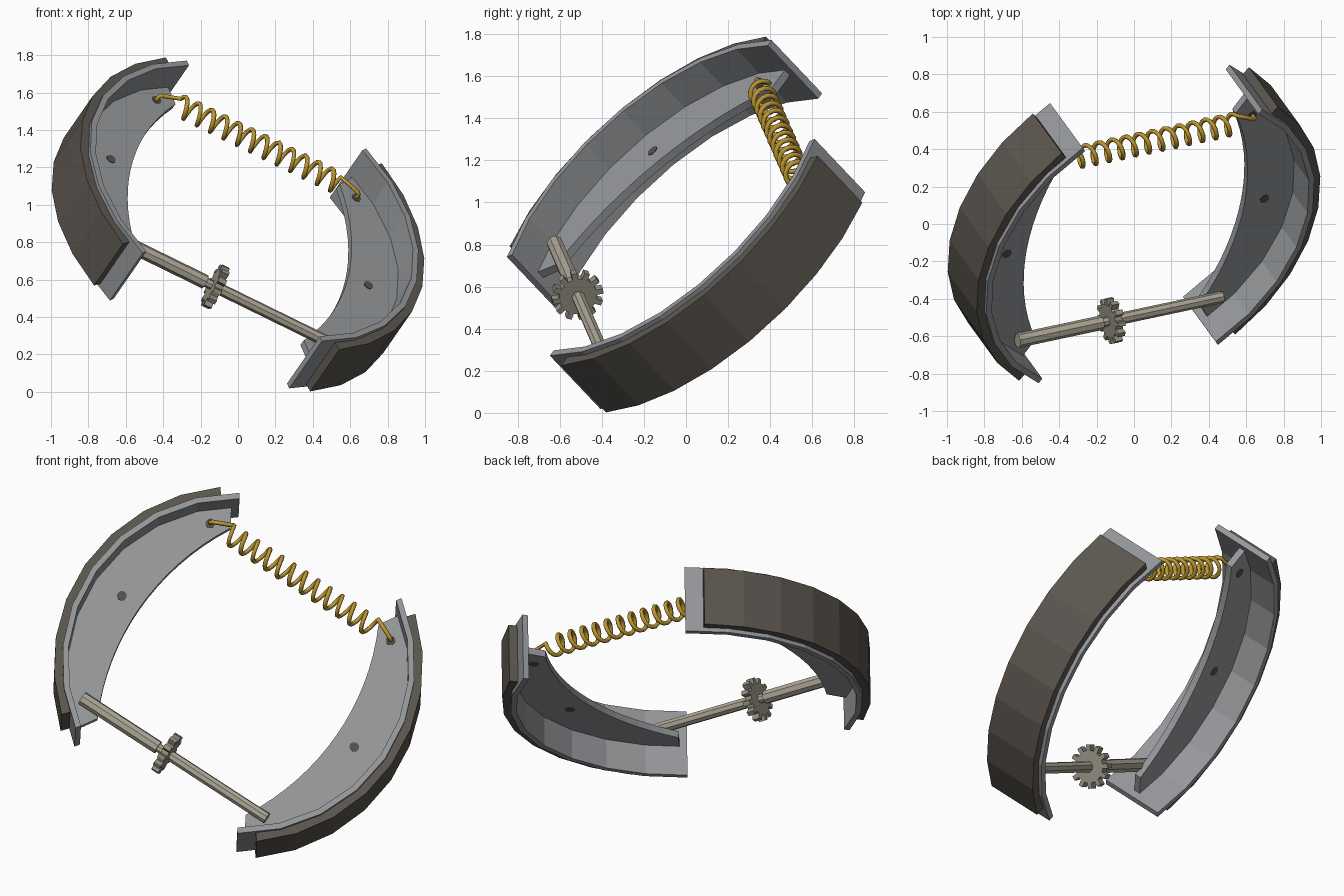
import bpy, bmesh, math
from mathutils import Matrix, Vector

if "Cube" in bpy.data.objects:
    bpy.data.objects.remove(bpy.data.objects["Cube"])

# Tilted frame: u across the shoes, v from adjuster to spring, w along the drum axis
U = Vector((0.882, 0.188, -0.432)).normalized()
V = Vector((0.143, 0.763, 0.6245))
V = (V - U * V.dot(U)).normalized()
W = U.cross(V)
FRAME = Matrix((U, V, W)).transposed().to_4x4()
FRAME.translation = (0, 0, 0.895)


def material(name, rgb):
    m = bpy.data.materials.new(name)
    m.diffuse_color = (*rgb, 1)
    m.use_nodes = True
    m.node_tree.nodes["Principled BSDF"].inputs["Base Color"].default_value = m.diffuse_color
    return m


STEEL = material("grey steel", (0.30, 0.31, 0.325))
LINING = material("brown friction lining", (0.105, 0.092, 0.078))
ROD = material("warm grey metal", (0.42, 0.39, 0.305))
GEAR = material("dull gear metal", (0.30, 0.285, 0.225))
SPRING = material("yellow spring", (0.50, 0.31, 0.03))
HOLE = material("dark hole", (0.085, 0.082, 0.075))


def finish(name, bm, mat):
    bmesh.ops.recalc_face_normals(bm, faces=bm.faces)
    me = bpy.data.meshes.new(name)
    bm.to_mesh(me)
    bm.free()
    me.materials.append(mat)
    ob = bpy.data.objects.new(name, me)
    ob.matrix_world = FRAME
    bpy.context.collection.objects.link(ob)
    return ob


def prism(name, outer, inner, w0, w1, mat):
    """Strip between two matching outlines, extruded from w0 to w1."""
    bm = bmesh.new()
    rings = [[bm.verts.new((*p, w)) for p, w in
              ((o, w0), (o, w1), (i, w1), (i, w0))] for o, i in zip(outer, inner)]
    for a, b in zip(rings, rings[1:]):
        for k in range(4):
            j = (k + 1) % 4
            bm.faces.new((a[k], a[j], b[j], b[k]))
    bm.faces.new(rings[0])
    bm.faces.new(rings[-1][::-1])
    return finish(name, bm, mat)


def arc(r, half, n, side):
    return [(side * r * math.cos(t), r * math.sin(t)) for t in
            (math.radians(half) * (2 * i / n - 1) for i in range(n + 1))]


def rod(bm, u0, u1, r, sides, v, w):
    """Bar along u."""
    m = Matrix.Translation(((u0 + u1) / 2, v, w)) @ Matrix.Rotation(math.pi / 2, 4, 'Y')
    bmesh.ops.create_cone(bm, cap_ends=True, segments=sides, radius1=r, radius2=r,
                          depth=u1 - u0, matrix=m)


# Shoes: curved table, friction lining, crescent web and its holes
for side, label in ((-1, "left"), (1, "right")):
    prism(label + "_shoe_table", arc(0.985, 56.5, 8, side), arc(0.952, 56.5, 8, side),
          -0.195, 0.195, STEEL)
    prism(label + "_lining", arc(1.03, 50.5, 8, side), arc(0.98, 50.5, 8, side),
          -0.172, 0.172, LINING)
    n = 16
    end = 0.665
    inner = []
    for i in range(n + 1):
        v = end * (2 * i / n - 1)
        inner.append((side * (0.66 - 1.44 + math.sqrt(1.44 ** 2 - v * v)), v))
    prism(label + "_web", arc(0.962, 54, n, side), inner, -0.02, 0.02, STEEL)
    for name, u, v in (("centre", 0.78, 0), ("spring", 0.605, 0.625)):
        bm = bmesh.new()
        bmesh.ops.create_cone(bm, cap_ends=True, segments=16, radius1=0.027, radius2=0.027,
                              depth=0.046, matrix=Matrix.Translation((side * u, v, 0)))
        finish(f"{label}_{name}_hole", bm, HOLE)

# Adjuster: thick sleeve, thin neck, and slimmer rod
AV, AW, GU = -0.622, 0.047, -0.06
bm = bmesh.new()
rod(bm, -0.63, GU - 0.06, 0.039, 8, AV, AW)
rod(bm, GU - 0.07, GU + 0.07, 0.026, 8, AV, AW)
rod(bm, GU + 0.03, 0.61, 0.032, 8, AV, AW)
finish("adjuster_rod", bm, ROD)

# Star wheel with twelve square teeth
bm = bmesh.new()
rod(bm, GU - 0.022, GU + 0.022, 0.092, 24, AV, AW)
for k in range(12):
    m = (Matrix.Translation((GU, AV, AW)) @ Matrix.Rotation(k * math.pi / 6, 4, 'X')
         @ Matrix.Translation((0, 0, 0.1)) @ Matrix.Diagonal((0.044, 0.026, 0.046, 1)))
    bmesh.ops.create_cube(bm, size=1, matrix=m)
finish("star_wheel", bm, GEAR)

# Return spring: coil with a straight hook at each end
SV, SW, R, HALF, TURNS, STEP = 0.625, 0.055, 0.055, 0.485, 12, 14
path = [(-0.605, SV, -0.02), (-0.605, SV, 0.045), (-0.595, SV + 0.005, 0.056)]
for i in range(TURNS * STEP + 1):
    a = 2 * math.pi * i / STEP
    path.append((-HALF + 2 * HALF * i / (TURNS * STEP),
                 SV + R * math.cos(a), SW + R * math.sin(a)))
path += [(0.595, SV + 0.005, 0.056), (0.605, SV, 0.045), (0.605, SV, -0.02)]
cu = bpy.data.curves.new("return_spring", 'CURVE')
cu.dimensions = '3D'
cu.bevel_depth = 0.0125
cu.bevel_resolution = 1
cu.use_fill_caps = True
sp = cu.splines.new('POLY')
sp.points.add(len(path) - 1)
for p, co in zip(sp.points, path):
    p.co = (*co, 1)
sp.use_smooth = True
cu.materials.append(SPRING)
ob = bpy.data.objects.new("return_spring", cu)
ob.matrix_world = FRAME
bpy.context.collection.objects.link(ob)
